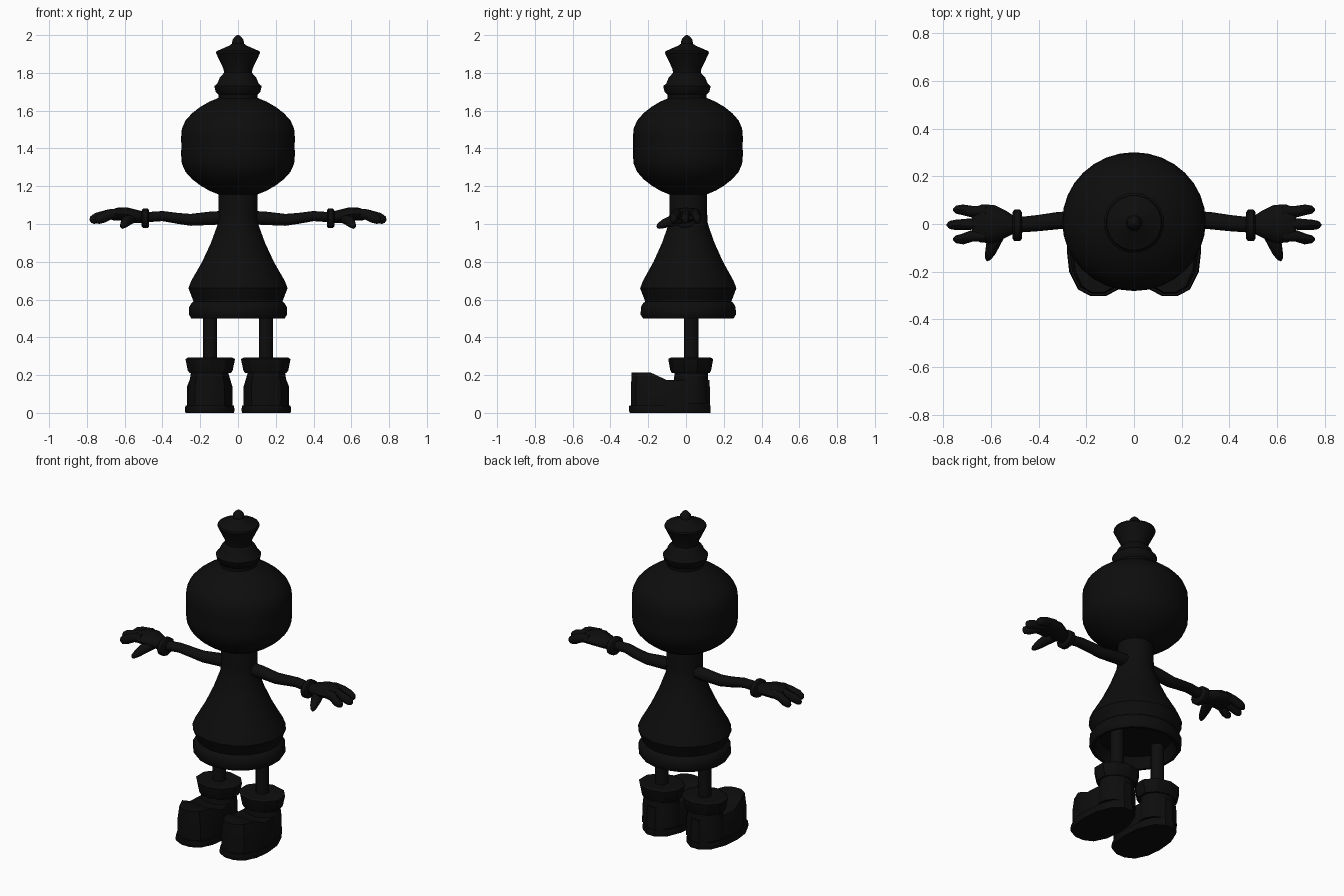
import bpy, bmesh, math
from mathutils import Vector

if "Cube" in bpy.data.objects:
    bpy.data.objects.remove(bpy.data.objects["Cube"])

black = bpy.data.materials.new("soft_black")
black.diffuse_color = (0.004, 0.004, 0.004, 1)
black.use_nodes = True
black.node_tree.nodes["Principled BSDF"].inputs["Base Color"].default_value = black.diffuse_color


def finish(name, bm, mirror=False, angle=40):
    """Turn a bmesh into a named, shaded object, optionally mirrored over x."""
    bmesh.ops.recalc_face_normals(bm, faces=bm.faces)
    me = bpy.data.meshes.new(name)
    bm.to_mesh(me)
    bm.free()
    me.materials.append(black)
    ob = bpy.data.objects.new(name, me)
    bpy.context.collection.objects.link(ob)
    if mirror:
        mod = ob.modifiers.new("mirror", 'MIRROR')
        mod.use_mirror_merge = False
    bpy.ops.object.select_all(action='DESELECT')
    ob.select_set(True)
    bpy.context.view_layer.objects.active = ob
    bpy.ops.object.shade_smooth_by_angle(angle=math.radians(angle))
    return ob


def loft(bm, rings):
    """Skin between consecutive rings of coordinates and cap both ends."""
    vs = [[bm.verts.new(c) for c in r] for r in rings]
    n = len(vs[0])
    for a, b in zip(vs, vs[1:]):
        for i in range(n):
            j = (i + 1) % n
            bm.faces.new((a[i], a[j], b[j], b[i]))
    bm.faces.new(vs[0])
    bm.faces.new(vs[-1])


def turned(name, profile, sides, cx=0, cy=0, mirror=False, angle=40):
    """Upright elliptical turning; profile rows are (z, x radius, y radius)."""
    bm = bmesh.new()
    loft(bm, [[(cx + rx * math.cos(t), cy + ry * math.sin(t), z)
               for t in (2 * math.pi * (i + .5) / sides for i in range(sides))]
              for z, rx, ry in profile])
    return finish(name, bm, mirror, angle)


def tube(name, rows, sides=10):
    """Mirrored limb; rows are (x, y, z, sideways radius, vertical radius)."""
    bm = bmesh.new()
    pts = [Vector(r[:3]) for r in rows]
    rings = []
    for i, r in enumerate(rows):
        tan = (pts[min(i + 1, len(pts) - 1)] - pts[max(i - 1, 0)]).normalized()
        side = tan.cross(Vector((0, 0, 1))).normalized()
        up = side.cross(tan)
        rings.append([pts[i] + side * r[3] * math.cos(2 * math.pi * k / sides)
                      + up * r[4] * math.sin(2 * math.pi * k / sides)
                      for k in range(sides)])
    loft(bm, rings)
    return finish(name, bm, True, 50)


# Hat: flanged base, narrow waist, flared crown and knob
turned("hat", [(z, r, r) for z, r in [
    (1.62, .10), (1.685, .105), (1.70, .12), (1.73, .127), (1.745, .11),
    (1.775, .098), (1.80, .075), (1.82, .077), (1.905, .118), (1.915, .115),
    (1.945, .045), (1.955, .032), (1.975, .03), (1.99, .018), (2.0, .005)]],
    20, cy=.005)

# Head: slightly squared ball
bm = bmesh.new()
bmesh.ops.create_uvsphere(bm, u_segments=32, v_segments=18, radius=1)
for v in bm.verts:
    h = max(-1, min(1, v.co.z))
    puff = 1 + .07 * math.sin(math.pi * abs(h)) ** 2
    v.co = (v.co.x * .30 * puff, .01 + v.co.y * .29 * puff, 1.412 + h * .272)
finish("head", bm)

# Dress with neck, flared skirt and hem band; underside is recessed
turned("dress", [(z, r, r * .97) for z, r in [
    (.56, .20), (.50, .235), (.50, .25), (.52, .263), (.56, .262), (.58, .25),
    (.59, .238), (.66, .266), (.70, .25), (.80, .192), (.90, .145), (1.0, .108),
    (1.06, .104), (1.15, .104), (1.22, .095)]], 20, cy=.012)

# Legs and boot cuffs
turned("leg", [(.25, .039, .039), (.58, .039, .039)], 10, .147, .028, True)
turned("boot_cuff", [(.21, .115, .10), (.225, .125, .108), (.285, .138, .119),
                     (.292, .125, .108)], 10, .147, .025, True, 30)
turned("boot_shaft", [(.05, .117, .097), (.15, .113, .095), (.23, .10, .09)],
       12, .150, .027, True)

# Boot foot and sole share one mirrored outline
half = [(.03, -.303), (.085, -.275), (.122, -.20), (.132, -.11), (.122, 0),
        (.085, .09), (.03, .131)]


def foot(name, levels):
    """Stack of scaled outlines; levels are (scale x, scale y, height rule)."""
    bm = bmesh.new()
    n = len(half)
    rings = []
    for sx, sy, height in levels:
        ring = [(x * sx, y * sy) for x, y in half]
        ring += [(-x, y) for x, y in reversed(ring)]
        rings.append([bm.verts.new((.150 + x, y, height(y))) for x, y in ring])
    for a, b in zip(rings, rings[1:]):
        for i in range(2 * n):
            j = (i + 1) % (2 * n)
            bm.faces.new((a[i], a[j], b[j], b[i]))
    for ring in (rings[0], rings[-1]):
        for i in range(n - 1):
            bm.faces.new((ring[i], ring[i + 1], ring[-2 - i], ring[-1 - i]))
    finish(name, bm, True, 35)


foot("boot_sole", [(.97, .98, lambda y: 0), (1, 1, lambda y: .012),
                   (.97, .99, lambda y: .04)])
foot("boot_foot", [(.91, .96, lambda y: .03), (.91, .96, lambda y: .14),
                   (.80, .95, lambda y: .215 if y < -.15 else .175)])

# Arms and wrist cuffs
tube("arm", [(.05, .022, 1.035, .04, .038), (.15, .022, 1.03, .04, .037),
             (.25, .018, 1.022, .037, .033), (.32, .014, 1.03, .036, .03),
             (.40, .004, 1.042, .034, .028), (.50, -.005, 1.035, .032, .028)])
tube("wrist_cuff", [(.470, -.006, 1.03, .055, .042), (.478, -.006, 1.03, .066, .052),
                    (.502, -.006, 1.03, .066, .052), (.510, -.006, 1.03, .055, .042)], 12)

# Hands: palm, three fingers and a thumb
tube("palm", [(.50, -.005, 1.035, .035, .03), (.54, -.002, 1.04, .058, .035),
              (.59, 0, 1.052, .08, .036), (.64, .002, 1.052, .08, .034),
              (.675, .002, 1.045, .065, .025)], 12)
for label, y0, y1, tip in (("back", .052, .060, .755), ("middle", 0, -.004, .782),
                           ("front", -.05, -.064, .755)):
    tube(label + "_finger", [(.62, y0, 1.058, .024, .026), (.68, y0, 1.05, .024, .028),
                             (tip - .035, y1, 1.032, .022, .028),
                             (tip - .01, y1, 1.02, .017, .022),
                             (tip, y1, 1.014, .006, .009)], 8)
tube("thumb", [(.57, -.03, 1.03, .035, .03), (.59, -.08, 1.015, .03, .028),
               (.603, -.12, 1.0, .022, .023), (.613, -.145, .988, .013, .015),
               (.616, -.153, .982, .004, .006)], 8)
